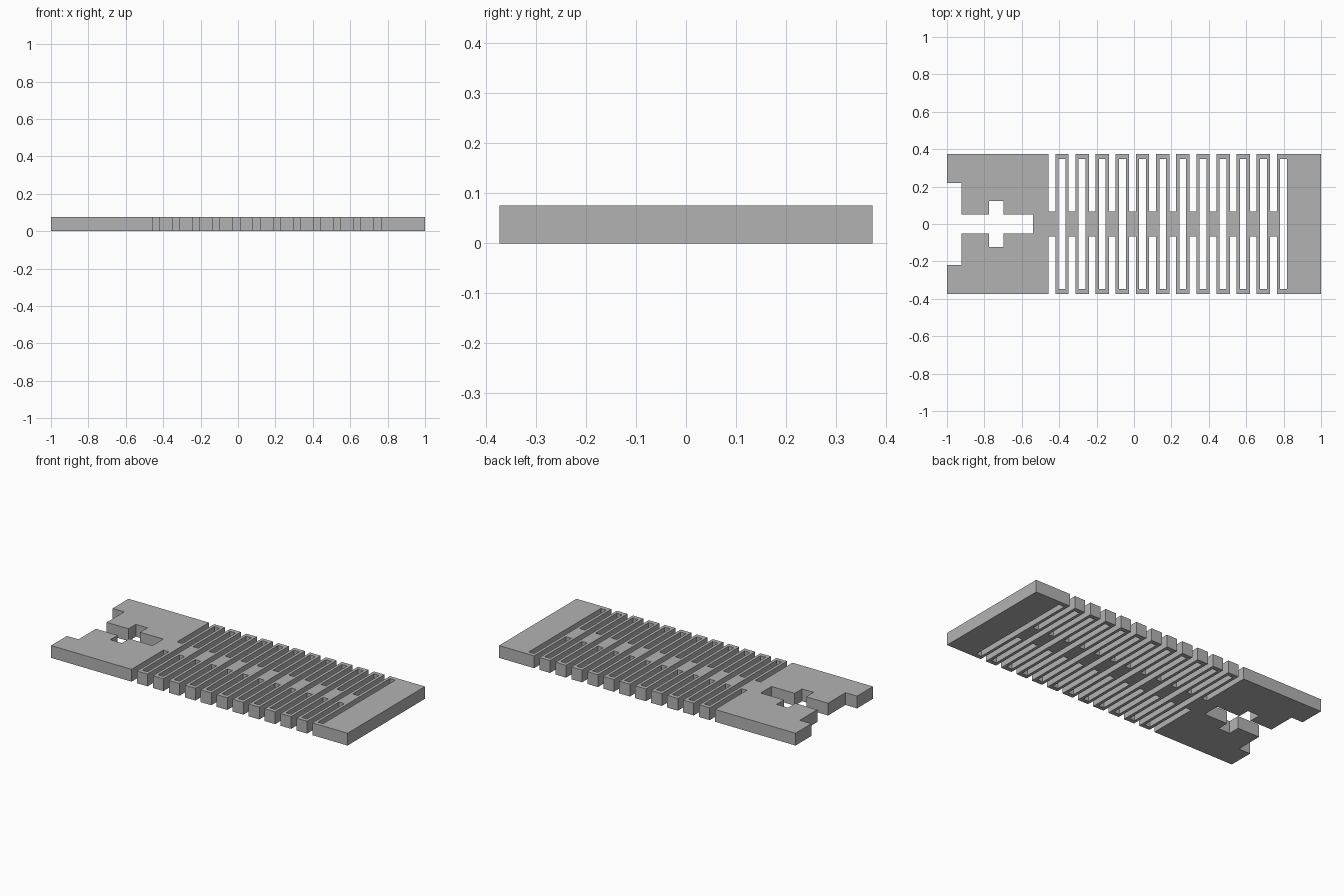
import bpy
import bmesh

cube = bpy.data.objects.get("Cube")
if cube:
    bpy.data.objects.remove(cube, do_unlink=True)

HALF_WIDTH, THICK = 0.373, 0.075
SLOTS, PITCH, SLOT_W = 12, 0.1077, 0.036
FIRST = -0.457          # left edge of the first open slot
SPINE = 0.066           # half width of the bridges between open slots
INNER_END = 0.347       # half length of the closed slots

grey = bpy.data.materials.new("plain_grey")
grey.use_nodes = True
colour = (0.45, 0.45, 0.45, 1)
grey.diffuse_color = colour
grey.node_tree.nodes["Principled BSDF"].inputs["Base Color"].default_value = colour

# Keyhole end: half outline of the stepped notch and cross-shaped cutout
front = [(-0.54, 0), (-0.54, -0.052), (-0.697, -0.052), (-0.697, -0.123),
         (-0.775, -0.123), (-0.775, -0.052), (-0.922, -0.052),
         (-0.922, -0.22), (-1, -0.22), (-1, -HALF_WIDTH)]

# Open slots cut in from the long edge
for i in range(SLOTS):
    x = FIRST + i * PITCH
    front += [(x, -HALF_WIDTH), (x, -SPINE),
              (x + SLOT_W, -SPINE), (x + SLOT_W, -HALF_WIDTH)]
front.append((1, -HALF_WIDTH))
outline = front + [(x, -y) for x, y in reversed(front[1:])]

# Closed slots running across the middle
loops = [outline]
for i in range(SLOTS):
    x = FIRST + i * PITCH + PITCH / 2
    loops.append([(x, -INNER_END), (x, INNER_END),
                  (x + SLOT_W, INNER_END), (x + SLOT_W, -INNER_END)])

# Filled flat profile, extruded to the panel thickness
curve = bpy.data.curves.new("panel_profile", "CURVE")
curve.dimensions = "2D"
curve.fill_mode = "BOTH"
curve.extrude = THICK / 2
for loop in loops:
    spline = curve.splines.new("POLY")
    spline.points.add(len(loop) - 1)
    for point, (x, y) in zip(spline.points, loop):
        point.co = (x, y, 0, 1)
    spline.use_cyclic_u = True
profile = bpy.data.objects.new("panel_profile", curve)
bpy.context.collection.objects.link(profile)

# Turn the profile into one clean flat-shaded mesh
depsgraph = bpy.context.evaluated_depsgraph_get()
mesh = bpy.data.meshes.new_from_object(profile.evaluated_get(depsgraph))
bpy.data.objects.remove(profile, do_unlink=True)
bm = bmesh.new()
bm.from_mesh(mesh)
bmesh.ops.remove_doubles(bm, verts=bm.verts, dist=0.0001)
bmesh.ops.translate(bm, verts=bm.verts, vec=(0, 0, THICK / 2))
bmesh.ops.recalc_face_normals(bm, faces=bm.faces)
for face in bm.faces:
    face.smooth = False
    face.material_index = 0
bm.to_mesh(mesh)
bm.free()
mesh.materials.clear()
mesh.materials.append(grey)
panel = bpy.data.objects.new("slotted_hinge_panel", mesh)
bpy.context.collection.objects.link(panel)
